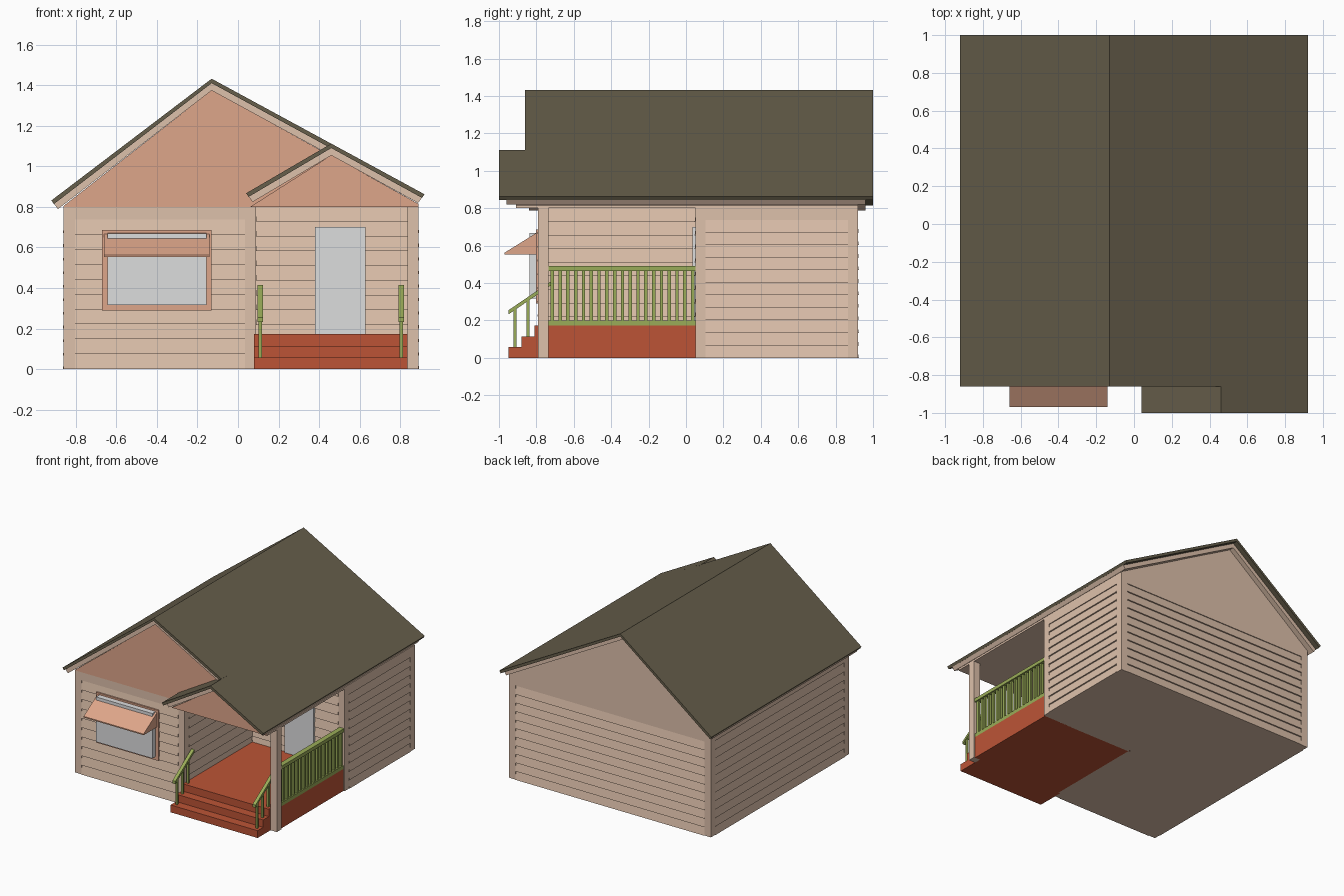
import bpy, bmesh
from mathutils import Vector

old = bpy.data.objects.get("Cube")
if old:
    bpy.data.objects.remove(old, do_unlink=True)


def material(name, rgb):
    lin = [((c / 255 + 0.055) / 1.055) ** 2.4 for c in rgb] + [1]
    m = bpy.data.materials.new(name)
    m.use_nodes = True
    m.diffuse_color = lin
    m.node_tree.nodes["Principled BSDF"].inputs["Base Color"].default_value = lin
    return m


BEIGE = material("beige siding", (222, 193, 171))
PEACH = material("peach trim", (222, 166, 138))
ROOF = material("dark olive roof", (102, 94, 75))
RED = material("brick red porch", (188, 84, 54))
GREEN = material("green railing", (154, 172, 88))
GLASS = material("pale grey panel", (220, 221, 222))


def extrude(name, profile, axis, a, b, mat):
    """Extrude a closed (x, z) or (y, z) profile along the other ground axis."""
    def put(p, t):
        return (t, p[0], p[1]) if axis == "x" else (p[0], t, p[1])
    bm = bmesh.new()
    face = bm.faces.new([bm.verts.new(put(p, a)) for p in profile])
    ext = bmesh.ops.extrude_face_region(bm, geom=[face])
    shift = Vector((b - a, 0, 0) if axis == "x" else (0, b - a, 0))
    moved = [g for g in ext["geom"] if isinstance(g, bmesh.types.BMVert)]
    bmesh.ops.translate(bm, verts=moved, vec=shift)
    bmesh.ops.recalc_face_normals(bm, faces=bm.faces[:])
    mesh = bpy.data.meshes.new(name)
    bm.to_mesh(mesh)
    bm.free()
    mesh.materials.append(mat)
    obj = bpy.data.objects.new(name, mesh)
    bpy.context.collection.objects.link(obj)
    return obj


def box(name, x0, x1, y0, y1, z0, z1, mat):
    return extrude(name, [(x0, z0), (x1, z0), (x1, z1), (x0, z1)], "y", y0, y1, mat)


def siding(name, axis, plane, out, a, b, z0, z1, rows):
    """Tilted overlapping boards on a wall facing the 'out' sign."""
    step = (z1 - z0) / rows
    pts = [(plane - out * 0.03, z0)]
    for i in range(rows):
        pts += [(plane + out * 0.004, z0 + i * step),
                (plane - out * 0.007, z0 + (i + 1) * step)]
    pts.append((plane - out * 0.03, z1))
    return extrude(name, pts, axis, a, b, BEIGE)


L, R, F, B = -0.86, 0.89, -0.79, 0.92      # outer wall lines
PX, PY = 0.09, 0.05                        # porch corner walls
EAVE, BAND, T = 0.80, 0.737, 0.055         # wall top, frieze bottom, trim width

# Wall cores
box("house_core", L + 0.01, PX - 0.01, F + 0.01, B - 0.01, 0, EAVE, BEIGE)
box("side_core", PX - 0.01, R - 0.01, PY + 0.01, B - 0.01, 0, EAVE, BEIGE)

# Corner boards and porch post
for name, x, y in [("front_left", L, F), ("front_inner", PX - T, F), ("back_left", L, B - T),
                   ("back_right", R - T, B - T), ("side_inner", R - T, PY)]:
    box(name + "_corner_board", x, x + T, y, y + T, 0, EAVE, BEIGE)
box("porch_post", R - T, R, F, F + T, 0, EAVE, BEIGE)

# Frieze boards under the eaves
box("front_frieze", L, PX, F, F + 0.03, BAND, EAVE, BEIGE)
box("back_frieze", L, R, B - 0.03, B, BAND, EAVE, BEIGE)
box("left_frieze", L, L + 0.03, F, B, BAND, EAVE, BEIGE)
box("right_frieze", R - 0.03, R, PY, B, BAND, EAVE, BEIGE)

# Lap siding
siding("front_siding", "x", F, -1, L + T, PX - T, 0, BAND, 10)
siding("back_siding", "x", B, 1, L + T, R - T, 0, BAND, 11)
siding("left_siding", "y", L, -1, F + T, B - T, 0, BAND, 11)
siding("right_siding", "y", R, 1, PY + T, B - T, 0, BAND, 11)
siding("porch_back_siding", "x", PY, -1, PX, R - T, 0, EAVE, 11)
siding("porch_side_siding", "y", PX, 1, F + T, PY, 0, EAVE, 11)


# Gables: the front faces are peach, the rest beige
def gable(name, profile, y0, y1):
    obj = extrude(name, profile, "y", y0, y1, BEIGE)
    obj.data.materials.append(PEACH)
    for p in obj.data.polygons:
        p.material_index = int(p.normal.y < -0.9)


gable("main_gable", [(L, EAVE), (R, EAVE), (R, 0.815), (-0.13, 1.375), (L, 0.805)], F, B)
gable("porch_gable", [(0.06, EAVE), (R, EAVE), (R, 0.815), (0.46, 1.055)], -0.91, F)


# Roof slabs with beige barge layers beneath
def roof_side(name, eave, ridge, y0, y1, by0, by1):
    (ex, ez), (rx, rz) = eave, ridge
    s = 1 if ex < rx else -1
    extrude(name + "_roof", [(ex, ez), (rx, rz), (rx, rz - 0.022), (ex + s * 0.012, ez - 0.018)],
            "y", y0, y1, ROOF)
    extrude(name + "_barge", [(ex + s * 0.012, ez - 0.016), (rx, rz - 0.02), (rx, rz - 0.058),
                              (ex + s * 0.032, ez - 0.043)], "y", by0, by1, BEIGE)


ridge, porch_ridge = (-0.13, 1.432), (0.46, 1.112)
roof_side("main_left", (-0.92, 0.832), ridge, -0.86, 1, -0.84, 0.96)
roof_side("main_right", (0.92, 0.862), ridge, -0.86, 1, -0.84, 0.96)
roof_side("porch_left", (0.04, 0.867), porch_ridge, -1, F, -0.96, F)
roof_side("porch_right", (0.92, 0.862), porch_ridge, -1, -0.86, -0.96, -0.84)

# Porch floor and steps
box("porch_floor", 0.08, 0.88, F + T, PY, 0, 0.172, RED)
for i in range(3):
    y = -0.95 + i * 0.07
    box("porch_step", 0.08, R - T, y, F + T, 0, 0.172 * (i + 1) / 3, RED)

# Side railing
box("railing_bottom_rail", 0.85, 0.88, F + T, PY, 0.172, 0.2, GREEN)
box("railing_top_rail", 0.845, 0.885, F + T, PY, 0.463, 0.49, GREEN)
count = 19
for i in range(count):
    y = F + T + 0.02 + i * 0.0417
    box("baluster", 0.856, 0.874, y - 0.009, y + 0.009, 0.2, 0.463, GREEN)

# Stair handrails
for x in (0.11, 0.805):
    extrude("handrail", [(-0.95, 0.232), (-0.715, 0.392), (-0.715, 0.414), (-0.95, 0.254)],
            "x", x - 0.013, x + 0.013, GREEN)
    for i in range(3):
        y = -0.915 + i * 0.07
        box("handrail_post", x - 0.008, x + 0.008, y - 0.008, y + 0.008,
            0.057 * (i + 1), 0.265 + i * 0.0475, GREEN)

# Door
box("door", 0.38, 0.63, PY - 0.015, PY + 0.005, 0.172, 0.70, GLASS)

# Front window with frame and awning
x0, x1, z0, z1, w = -0.67, -0.13, 0.29, 0.685, 0.026
for name, a, b, c, d in [("left", x0, x0 + w, z0, z1), ("right", x1 - w, x1, z0, z1),
                         ("bottom", x0, x1, z0, z0 + w), ("top", x0, x1, z1 - w / 2, z1)]:
    box("window_frame_" + name, a, b, F - 0.012, F + 0.01, c, d, PEACH)
box("window_pane", x0 + w, x1 - w, -0.838, F, z0 + w, 0.668, GLASS)
extrude("window_awning", [(-0.97, 0.553), (F, 0.553), (F, 0.674), (-0.97, 0.562)],
        "x", -0.66, -0.14, PEACH)
